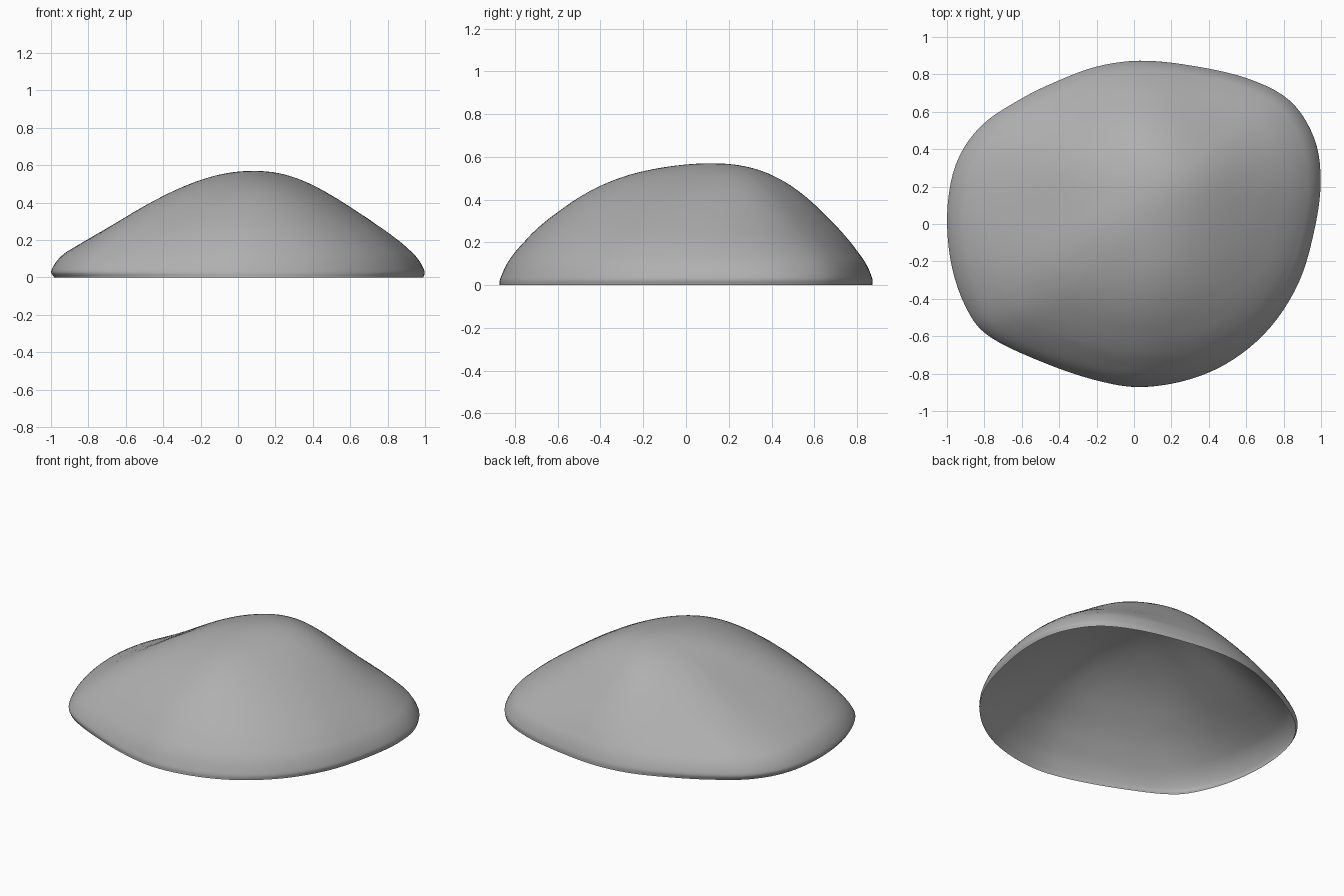
import bpy, bmesh, math
from mathutils import kdtree

if "Cube" in bpy.data.objects:
    bpy.data.objects.remove(bpy.data.objects["Cube"])

# Rim outline seen from the top, counter-clockwise
OUTLINE = [(.995, .23), (.96, .46), (.83, .66), (.6, .78), (.3, .848), (.03, .873),
           (-.2, .842), (-.42, .76), (-.62, .66), (-.82, .52), (-.95, .32), (-.997, .05),
           (-.97, -.24), (-.88, -.48), (-.76, -.61), (-.5, -.735), (-.22, -.832), (.03, -.872),
           (.3, -.83), (.53, -.725), (.73, -.55), (.88, -.31), (.962, -.03)]

# Summit of the dome, and fractions of the way from summit to rim
CX, CY, TOP = .1, .15, .577
S = [0, .2, .4, .6, .8, .94]

# Heights at those fractions, every 45 degrees starting at +x
HEIGHTS = [
    (.55, .47, .357, .235, .125),
    (.56, .48, .345, .22, .12),
    (.56, .51, .405, .255, .12),
    (.555, .49, .375, .225, .115),
    (.54, .45, .322, .208, .125),
    (.565, .505, .412, .27, .13),
    (.56, .525, .44, .295, .14),
    (.55, .482, .385, .26, .135),
]


def spline(a, b, c, d, t):
    return b + .5 * t * (c - a + t * (2*a - 5*b + 4*c - d + t * (3*(b - c) + d - a)))


def heights_at(angle):
    f = (angle / (math.pi / 4)) % 8
    i, t = int(f), f - int(f)
    rows = [HEIGHTS[(i + k) % 8] for k in (-1, 0, 1, 2)]
    return [TOP] + [spline(*q, t) for q in zip(*rows)]


def profile(angle, steps=6):
    # The rim tucks under at the left end, hardly elsewhere
    side = math.cos(angle) ** 2
    tuck = side * (.014 if math.cos(angle) < 0 else .004)
    pts = list(zip(S, heights_at(angle))) + [(.993 + .007 * side, .04), (1 - tuck, 0)]
    (a, za), (b, zb) = pts[-2:]
    pts = [(-S[1], pts[1][1])] + pts + [(2 * b - a, -za)]
    out = []
    for i in range(1, len(pts) - 2):
        for k in range(steps):
            t = (k + 1) / steps
            out.append(tuple(spline(*[pts[i + j][m] for j in (-1, 0, 1, 2)], t) for m in (0, 1)))
    return out


# Smooth closed rim
rim, n = [], len(OUTLINE)
for i in range(n):
    quad = [OUTLINE[(i + j) % n] for j in (-1, 0, 1, 2)]
    for k in range(5):
        rim.append(tuple(spline(*[p[m] for p in quad], k / 5) for m in (0, 1)))

# Sample points along spokes from summit to rim, with an area weight each
samples, rings = [(CX, CY, TOP, 0, .0004)], 0
for x, y in rim:
    prof = profile(math.atan2(y - CY, x - CX))
    rings = len(prof)
    for k, (s, z) in enumerate(prof):
        before = prof[k - 1][0] if k else 0
        after = prof[min(k + 1, rings - 1)][0]
        samples.append((CX + (x - CX) * s, CY + (y - CY) * s, z, s, s * max(after - before, 0)))

# Blend the heights so the surface flows without creases
tree = kdtree.KDTree(len(samples))
for i, p in enumerate(samples):
    tree.insert((p[0], p[1], 0), i)
tree.balance()
bm = bmesh.new()
verts = []
for x, y, z, s, _ in samples:
    sigma = min(.085, .3 * (1 - s))
    if sigma > .02:
        total = acc = 0
        for _, i, d in tree.find_range((x, y, 0), 2.2 * sigma):
            w = samples[i][4] * math.exp(-.5 * (d / sigma) ** 2)
            total += w
            acc += w * samples[i][2]
        z = acc / total
    verts.append(bm.verts.new((x, y, z)))

# Open dome shell
for i in range(len(rim)):
    a, b = 1 + i * rings, 1 + (i + 1) % len(rim) * rings
    bm.faces.new((verts[0], verts[a], verts[b]))
    for k in range(rings - 1):
        bm.faces.new((verts[a + k], verts[a + k + 1], verts[b + k + 1], verts[b + k]))
for f in bm.faces:
    f.smooth = True
mesh = bpy.data.meshes.new("dome_shell")
bm.to_mesh(mesh)
bm.free()
dome = bpy.data.objects.new("dome_shell", mesh)
bpy.context.collection.objects.link(dome)

# Mid grey
grey = bpy.data.materials.new("mid_grey")
grey.diffuse_color = (.43, .43, .43, 1)
grey.use_nodes = True
grey.node_tree.nodes["Principled BSDF"].inputs["Base Color"].default_value = grey.diffuse_color
mesh.materials.append(grey)
